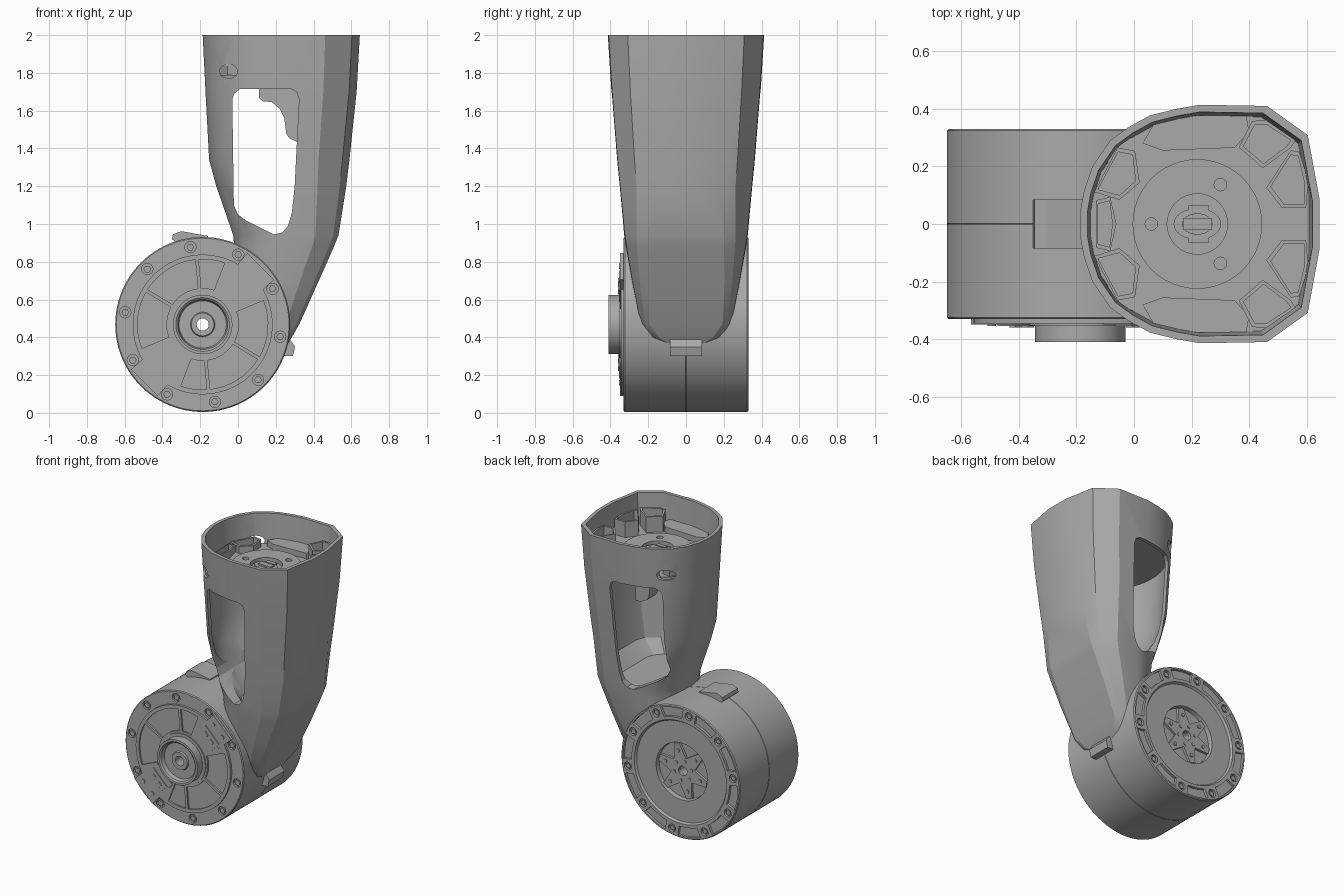
import bpy, bmesh
from math import sin, cos, pi, radians

cube = bpy.data.objects.get("Cube")
if cube:
    bpy.data.objects.remove(cube)

mat = bpy.data.materials.new("grey_metal")
mat.use_nodes = True
GREY = (0.4, 0.4, 0.4, 1)
mat.diffuse_color = GREY
mat.node_tree.nodes["Principled BSDF"].inputs["Base Color"].default_value = GREY

CX, CZ = -0.187, 0.468      # drum axis


def make(name, bm):
    bmesh.ops.recalc_face_normals(bm, faces=bm.faces)
    me = bpy.data.meshes.new(name)
    bm.to_mesh(me)
    bm.free()
    ob = bpy.data.objects.new(name, me)
    bpy.context.collection.objects.link(ob)
    me.materials.append(mat)
    return ob


def loft(bm, rings, cap=True):
    vs = [[bm.verts.new(p) for p in r] for r in rings]
    n = len(vs[0])
    pairs = list(zip(vs, vs[1:])) + ([] if cap else [(vs[-1], vs[0])])
    for a, b in pairs:
        for i in range(n):
            j = (i + 1) % n
            bm.faces.new((a[i], a[j], b[j], b[i]))
    if cap:
        bm.faces.new(vs[0])
        bm.faces.new(vs[-1])


def prism(bm, pts, axis, a, b):
    if axis == 'y':
        loft(bm, [[(p, t, q) for p, q in pts] for t in (a, b)])
    else:
        loft(bm, [[(p, q, t) for p, q in pts] for t in (a, b)])


def disc(x, y, r, n=32):
    return [(x + r * cos(2 * pi * i / n), y + r * sin(2 * pi * i / n)) for i in range(n)]


def sector(r0, r1, mid, half, gap=0.0, n=8):
    """Ring sector round the drum axis, with sides held clear of the spokes."""
    def arc(r):
        h = half - gap / r
        return [(CX + r * cos(mid - h + 2 * h * i / n), CZ + r * sin(mid - h + 2 * h * i / n)) for i in range(n + 1)]
    return arc(r0) + arc(r1)[::-1]


def bar(ang, r0, r1, w0, w1):
    c, s = cos(ang), sin(ang)
    return [(CX + r * c - w * s, CZ + r * s + w * c) for r, w in ((r0, -w0), (r1, -w1), (r1, w1), (r0, w0))]


def grow(pts, d):
    """Push a convex outline away from its centre by about d."""
    mx, my = (sum(c) / len(pts) for c in zip(*pts))
    out = []
    for x, y in pts:
        k = 1 + d / ((x - mx) ** 2 + (y - my) ** 2) ** .5
        out.append((mx + (x - mx) * k, my + (y - my) * k))
    return out


def cut(ob, bm):
    tool = make(ob.name + "_cutter", bm)
    tool.hide_render = True
    mod = ob.modifiers.new("cut", 'BOOLEAN')
    mod.operation, mod.solver, mod.object = 'DIFFERENCE', 'EXACT', tool
    bpy.context.view_layer.objects.active = ob
    bpy.ops.object.modifier_apply(modifier=mod.name)
    bpy.data.objects.remove(tool)


def smooth(ob, angle=30):
    bpy.ops.object.select_all(action='DESELECT')
    ob.select_set(True)
    bpy.context.view_layer.objects.active = ob
    bpy.ops.object.shade_smooth_by_angle(angle=radians(angle))


# Drum: turned profile (radius, y) with a through bore
profile = [(.032, -.385), (.06, -.385), (.065, -.375), (.125, -.375), (.132, -.402), (.142, -.41), (.157, -.41),
           (.157, -.352), (.178, -.352), (.178, -.345), (.37, -.345), (.37, -.33), (.457, -.33),
           (.463, -.324), (.463, -.002), (.461, 0), (.463, .002), (.463, .324), (.457, .33),
           (.36, .33), (.35, .315), (.2, .315), (.195, .285), (.032, .285)]
bm = bmesh.new()
N = 96
loft(bm, [[(CX + r * cos(2 * pi * k / N), y, CZ + r * sin(2 * pi * k / N)) for r, y in profile]
          for k in range(N)], cap=False)
drum = make("drum", bm)

# Drum recesses: front sector pockets, rear rim pockets, bolt counterbores
BOLTS = [radians(27 + 36 * k) for k in range(10)]
bm = bmesh.new()
for side in (0, 180):
    for mid, half in ((82, 13), (122, 27), (176, 27)):
        prism(bm, sector(.192, .345, radians(mid + side), radians(half), .009), 'y', -.4, -.333)
for a in BOLTS:
    x, z = CX + .415 * cos(a), CZ + .415 * sin(a)
    prism(bm, disc(x, z, .03, 16), 'y', -.36, -.315)
    prism(bm, disc(x, z, .028, 16), 'y', .312, .36)
    prism(bm, sector(.382, .447, a + pi / 10, pi / 10, .05), 'y', .312, .36)
cut(drum, bm)
smooth(drum)

# Bolts in both end faces
bm = bmesh.new()
for a in BOLTS:
    x, z = CX + .415 * cos(a), CZ + .415 * sin(a)
    prism(bm, disc(x, z, .02, 6), 'y', -.328, -.31)
    prism(bm, disc(x, z, .018, 6), 'y', .31, .326)
make("drum_bolts", bm)

# Connector blocks on the front face
bm = bmesh.new()
for a in (pi / 4, pi * 5 / 4):
    prism(bm, bar(a, .2, .435, .085, .1), 'y', -.349, -.325)
    prism(bm, bar(a, .245, .33, .075, .075), 'y', -.354, -.34)
    for w in (-.03, .03):
        x, z = CX + .287 * cos(a) - w * sin(a), CZ + .287 * sin(a) + w * cos(a)
        prism(bm, disc(x, z, .022, 4), 'y', -.36, -.35)
    for s in (-1, 1):
        x, z = CX + .385 * cos(a) - s * .05 * sin(a), CZ + .385 * sin(a) + s * .05 * cos(a)
        prism(bm, disc(x, z, .015, 12), 'y', -.354, -.34)
make("front_connectors", bm)

# Rear output star and screws
bm = bmesh.new()
for k in range(6):
    a = radians(15 + 60 * k)
    prism(bm, bar(a, .07, .19, .05, .022), 'y', .28, .303)
    prism(bm, disc(CX + .14 * cos(a), CZ + .14 * sin(a), .013, 8), 'y', .3, .31)
    prism(bm, disc(CX + .07 * cos(a + .5), CZ + .07 * sin(a + .5), .012, 8), 'y', .29, .308)
loft(bm, [[(CX + r * cos(k * pi / 12), y, CZ + r * sin(k * pi / 12))
           for r, y in ((.033, .28), (.09, .28), (.09, .303), (.033, .303))] for k in range(24)], cap=False)
make("rear_output_star", bm)

# Leg shell: section lofted through stations (z, left, right, half width, right flat)
HALF = [(0, .1), (.015, .27), (.05, .48), (.125, .7), (.2, .81), (.29, .91), (.4, .965), (.5, 1), (.78, .99)]
STATIONS = [(.365, .05, .262, .15, .6), (.4, .03, .285, .205, .7), (.47, 0, .325, .242, .8),
            (.7, -.02, .428, .287, .72), (.88, -.02, .508, .318, .64), (.94, -.025, .532, .327, .62),
            (1.2, -.115, .573, .352, .5), (1.34, -.153, .59, .366, .44),
            (1.7, -.172, .628, .395, .3), (2, -.187, .645, .414, .2)]


def section(z, xl, xr, hy, flat, t=0.0):
    xl, xr, hy = xl + t, xr - t, hy - t
    shoulder = .745 if flat < .5 else .5 * (.99 + flat)
    half = HALF + [(.95, shoulder), (1, flat)]
    pts = half + [(f, -g) for f, g in half[::-1]]
    return [(xl + f * (xr - xl), g * hy, z) for f, g in pts]


bm = bmesh.new()
loft(bm, [section(*s) for s in STATIONS])
shell = make("leg_shell", bm)

# Hollow interior, open at the top and bowl-shaped at the bottom
bm = bmesh.new()
inner = [section(.93, .12, .42, .27, .6), section(1.02, .02, .515, .305, .6)]
inner += [section(*s, t=.025) for s in STATIONS[6:]]
loft(bm, inner + [[(x, y, 2.1) for x, y, z in inner[-1]]])
cut(shell, bm)

# Side windows and round ports, right through the shell
bm = bmesh.new()
prism(bm, [(-.03, 1.66), (-.02, 1.69), (.01, 1.715), (.28, 1.715), (.31, 1.7), (.323, 1.66), (.3, 1.2),
           (.285, 1.06), (.265, .99), (.235, .955), (.19, .945), (.04, 1.02), (0, 1.05), (-.022, 1.1)],
      'y', -.6, .6)
prism(bm, [(-.05 + .047 * cos(i * pi / 12), 1.808 + .037 * sin(i * pi / 12)) for i in range(24)], 'y', -.6, .6)
cut(shell, bm)
smooth(shell, 22)

# Floor sunk inside the shell top
bm = bmesh.new()
base = section(1.79, -.176, .632, .4, .27, t=.015)
prism(bm, [(x, y) for x, y, z in base], 'z', 1.745, 1.79)
make("mount_floor", bm)

# Raised walls round the pockets: (outline, wall top)
POCKETS = [([(-.125, .12), (-.05, .1), (.005, .15), (-.005, .24), (-.055, .25)], 1.84),
           ([(.38, .27), (.45, .21), (.53, .27), (.545, .29), (.46, .345), (.42, .345)], 1.9),
           ([(.475, .13), (.52, .07), (.59, .07), (.59, .15), (.57, .235), (.545, .24)], 1.9)]
bm, hollow = bmesh.new(), bmesh.new()
for pts, top in POCKETS:
    for s in (-1, 1):
        outline = [(x, s * y) for x, y in pts]
        prism(bm, grow(outline, .016), 'z', 1.78, top)
        prism(hollow, outline, 'z', 1.792, 2)
front_slot = [(-.125, -.07), (-.085, -.08), (-.075, 0), (-.085, .08), (-.125, .07)]
prism(bm, grow(front_slot, .014), 'z', 1.78, 1.84)
prism(hollow, front_slot, 'z', 1.792, 2)
cut(make("pocket_walls", bm), hollow)

# Long ledges along both sides of the floor
bm = bmesh.new()
for s in (-1, 1):
    pts = [(.03, .28), (.1, .255), (.35, .265), (.4, .32), (.39, .375), (.2, .378), (.07, .35)]
    prism(bm, [(x, s * y) for x, y in pts], 'z', 1.78, 1.83)
make("side_ledges", bm)

# Round mount plate with screw holes and cable slot
bm = bmesh.new()
prism(bm, disc(.22, 0, .225, 48), 'z', 1.78, 1.818)
plate = make("mount_plate", bm)
bm = bmesh.new()
prism(bm, disc(.22, 0, .105, 32), 'z', 1.79, 2)
for x, y in ((.06, 0), (.3, .137), (.3, -.137)):
    prism(bm, disc(x, y, .022, 12), 'z', 1.79, 2)
cut(plate, bm)
smooth(plate)
bm = bmesh.new()
loft(bm, [[(.22 + r * 1.5 * cos(k * pi / 12), r * sin(k * pi / 12), z)
           for r, z in ((.035, 1.78), (.055, 1.78), (.055, 1.81), (.035, 1.81))] for k in range(24)], cap=False)
prism(bm, [(.17, -.02), (.27, -.02), (.27, .02), (.17, .02)], 'z', 1.78, 1.82)
for s in (-1, 1):
    prism(bm, [(.19, s * .035), (.26, s * .035), (.26, s * .065), (.19, s * .065)], 'z', 1.78, 1.815)
make("cable_slot", bm)

# Curved cable guide hanging below the floor
bm = bmesh.new()
prism(bm, [(.11, 1.76), (.11, 1.67), (.13, 1.65), (.18, 1.645), (.22, 1.61), (.245, 1.56), (.255, 1.48),
           (.27, 1.455), (.32, 1.43), (.36, 1.43), (.36, 1.76)], 'y', -.05, .05)
make("cable_guide", bm)

# Stop blocks on the drum rim
bm = bmesh.new()
prism(bm, [(-.35, .92), (-.345, .945), (-.3, .962), (-.16, .937), (-.16, .9), (-.3, .88)], 'y', -.085, .085)
make("upper_stop", bm)
bm = bmesh.new()
prism(bm, [(.22, .39), (.275, .39), (.303, .35), (.29, .3), (.24, .3)], 'y', -.085, .085)
make("lower_stop", bm)
